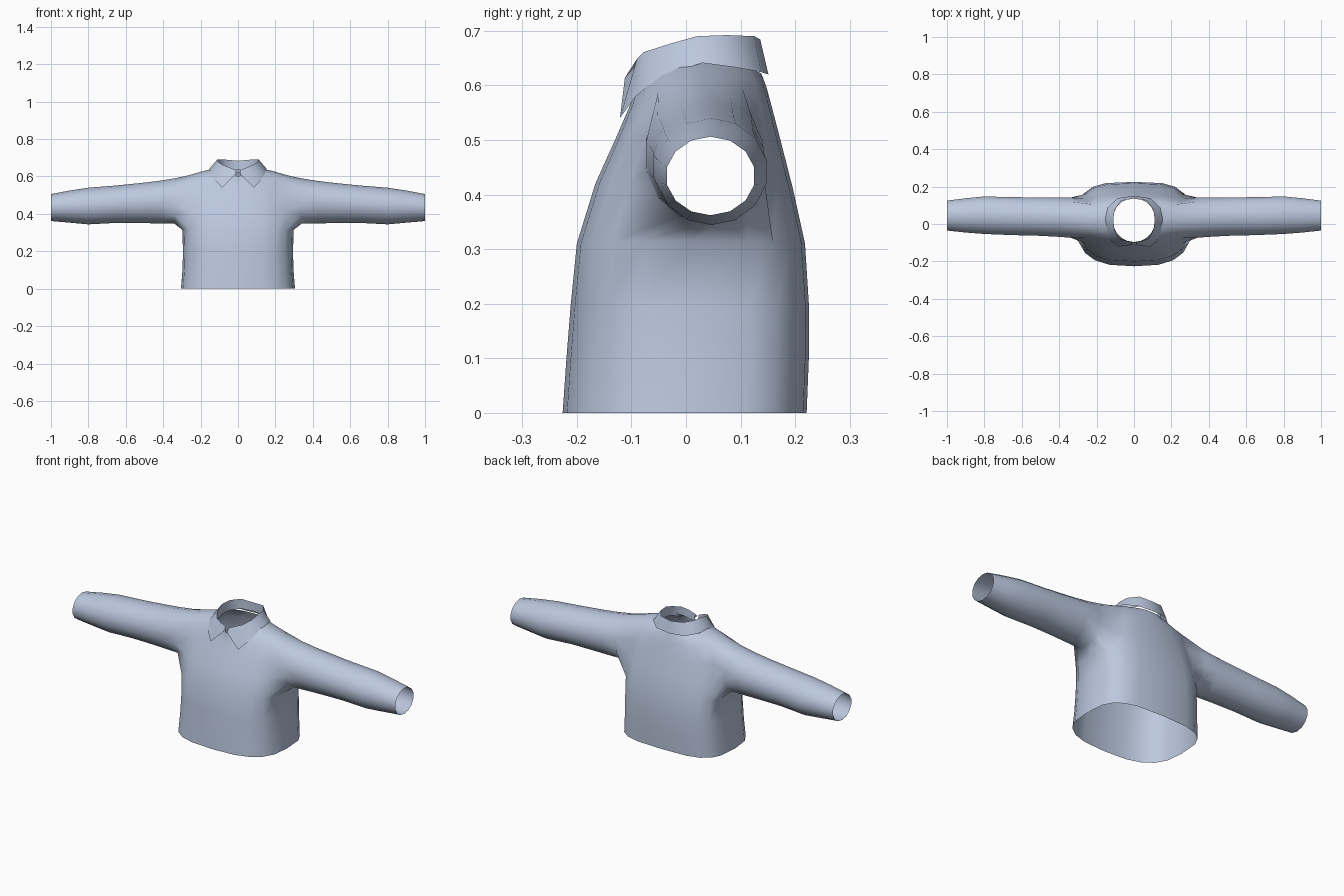
import bpy, bmesh, math

if "Cube" in bpy.data.objects:
    bpy.data.objects.remove(bpy.data.objects["Cube"])

fabric = bpy.data.materials.new("pale blue fabric")
fabric.diffuse_color = (0.50, 0.58, 0.74, 1)
fabric.use_nodes = True
fabric.node_tree.nodes["Principled BSDF"].inputs["Base Color"].default_value = fabric.diffuse_color


def finish(bm, name, angle):
    """Turn a bmesh into a smooth-shaded fabric object."""
    loose = [v for v in bm.verts if not v.link_faces]
    bmesh.ops.delete(bm, geom=loose, context='VERTS')
    bmesh.ops.recalc_face_normals(bm, faces=bm.faces)
    mesh = bpy.data.meshes.new(name)
    bm.to_mesh(mesh)
    bm.free()
    ob = bpy.data.objects.new(name, mesh)
    bpy.context.collection.objects.link(ob)
    mesh.materials.append(fabric)
    bpy.ops.object.select_all(action='DESELECT')
    bpy.context.view_layer.objects.active = ob
    ob.select_set(True)
    bpy.ops.object.shade_smooth_by_angle(angle=math.radians(angle))


def spow(v, e):
    return math.copysign(abs(v) ** e, v) if abs(v) > 1e-6 else 0.0


# Body rings: half width, front y, back y, front z, side z, back z,
# squareness of front and back curves
RINGS = [
    (.305, -.226, .221, .00, .00, .00, .72, .58),
    (.297, -.219, .225, .10, .10, .10, .72, .58),
    (.294, -.211, .225, .20, .20, .20, .72, .58),
    (.298, -.200, .218, .31, .315, .31, .72, .62),
    (.305, -.166, .196, .42, .42, .41, .80, .75),
    (.300, -.130, .173, .50, .51, .50, .88, .85),
    (.270, -.104, .156, .56, .605, .565, 1.0, .95),
    (.190, -.096, .148, .588, .628, .595, 1.0, 1.0),
    (.115, -.096, .138, .602, .645, .622, 1.0, 1.0),
]
N = 20
ARM_LOW, ARM_HIGH = 3, 6     # rings below and above the armhole
A, B = 3, 7                  # columns in front of and behind the armhole

# Sleeve rings: x, centre y, half depth, centre z, half height
SLEEVE = [
    (.34, .034, .110, .469, .121),
    (.42, .037, .107, .463, .114),
    (.52, .040, .105, .458, .107),
    (.65, .042, .104, .452, .100),
    (.80, .047, .103, .442, .098),
    (.90, .046, .094, .439, .086),
    (1.0, .045, .082, .434, .072),
]

bm = bmesh.new()
rows = []
for w, yf, yb, zf, zs, zb, ef, eb in RINGS:
    row = []
    for i in range(N):
        t = 2 * math.pi * i / N
        s, c = math.sin(t), math.cos(t)
        front = c > 0
        e = ef if front else eb
        yc, d = (yf + yb) / 2, (yb - yf) / 2
        z = zs + ((zf if front else zb) - zs) * c * c
        row.append(bm.verts.new((w * spow(s, e), yc - d * spow(c, e), z)))
    rows.append(row)

# Body panels, leaving both armholes open
for r in range(len(rows) - 1):
    for i in range(N):
        at_side = A <= i < B or N - B <= i < N - A
        if ARM_LOW <= r < ARM_HIGH and at_side:
            continue
        j = (i + 1) % N
        bm.faces.new((rows[r][i], rows[r][j], rows[r + 1][j], rows[r + 1][i]))

# Sleeves grown from the armhole loops, starting at the armpit
hole = [(ARM_LOW, 5), (ARM_LOW, 6), (ARM_LOW, B), (4, B), (5, B),
        (ARM_HIGH, B), (ARM_HIGH, 6), (ARM_HIGH, 5), (ARM_HIGH, 4),
        (ARM_HIGH, A), (5, A), (4, A), (ARM_LOW, A), (ARM_LOW, 4)]
M = len(hole)
for side in (1, -1):
    loop = [rows[r][i if side == 1 else N - i] for r, i in hole]
    for x, yc, ry, zc, rz in SLEEVE:
        new = []
        for k in range(M):
            t = 2 * math.pi * k / M
            new.append(bm.verts.new((side * x, yc + ry * math.sin(t),
                                     zc - rz * math.cos(t))))
        for k in range(M):
            j = (k + 1) % M
            bm.faces.new((loop[k], loop[j], new[j], new[k]))
        loop = new
finish(bm, "shirt_body", 75)

# Collar stations from front to back: fold point, then leaf edge point
COLLAR = [
    ((.010, -.096, .632), (.010, -.112, .614)),
    ((.045, -.090, .648), (.085, -.121, .540)),
    ((.080, -.077, .661), (.122, -.092, .580)),
    ((.104, -.030, .676), (.145, -.045, .618)),
    ((.111, .020, .690), (.153, .030, .641)),
    ((.104, .075, .692), (.140, .090, .633)),
    ((.068, .125, .690), (.088, .138, .624)),
    ((.000, .136, .684), (.000, .151, .620)),
]
bm = bmesh.new()
path = COLLAR + [tuple((-p[0], p[1], p[2]) for p in s) for s in COLLAR[-2::-1]]
prev = None
for fold, edge in path:
    foot_z = .600 + .035 * min(1, (fold[1] + .096) / .10)
    foot = (fold[0], fold[1], foot_z)
    cur = [bm.verts.new(p) for p in (foot, fold, edge)]
    if prev:
        for k in range(2):
            bm.faces.new((prev[k], cur[k], cur[k + 1], prev[k + 1]))
    prev = cur
finish(bm, "collar", 50)
